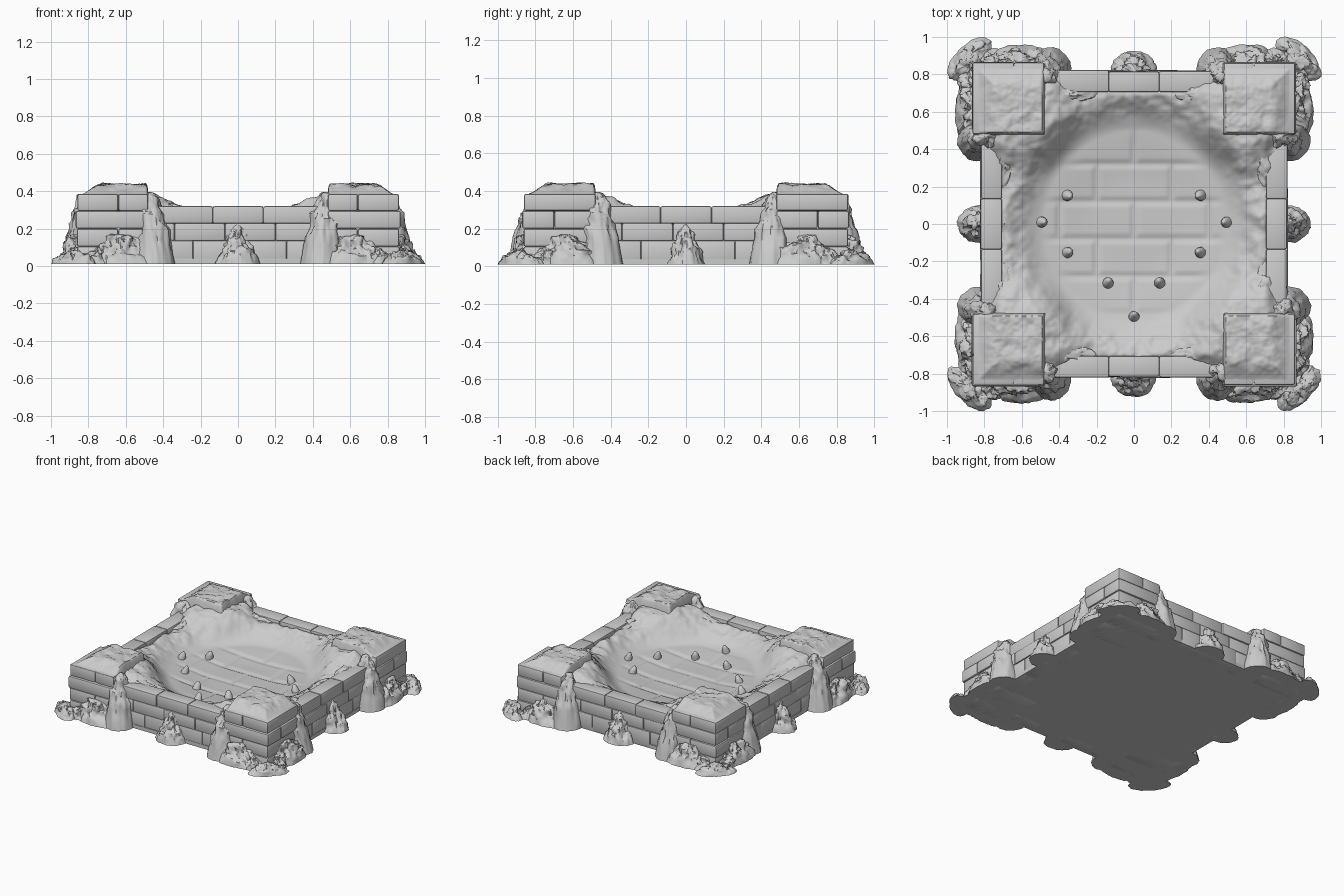
import bpy, bmesh, math, random
from mathutils import Vector, Matrix, noise

if "Cube" in bpy.data.objects:
    bpy.data.objects.remove(bpy.data.objects["Cube"])

random.seed(4)
Z0 = 0.01


def finish(bm, name, angle=40):
    bmesh.ops.recalc_face_normals(bm, faces=bm.faces)
    me = bpy.data.meshes.new(name)
    bm.to_mesh(me)
    bm.free()
    ob = bpy.data.objects.new(name, me)
    bpy.context.collection.objects.link(ob)
    bpy.ops.object.select_all(action='DESELECT')
    ob.select_set(True)
    bpy.context.view_layer.objects.active = ob
    bpy.ops.object.shade_smooth_by_angle(angle=math.radians(angle))
    return ob


def block(bm, lo, hi, bevel=0.012):
    """Rounded stone block between two corners."""
    lo, hi = Vector(lo), Vector(hi)
    m = Matrix.Translation((lo + hi) / 2) @ Matrix.Diagonal((*(hi - lo), 1))
    vs = bmesh.ops.create_cube(bm, size=1, matrix=m)['verts']
    edges = list({e for v in vs for e in v.link_edges})
    if bevel:
        bmesh.ops.bevel(bm, geom=edges, offset=bevel, segments=2, profile=0.5, affect='EDGES')


def fbm(x, y, z, f):
    return noise.fractal(Vector((x * f, y * f, z * f)), 0.7, 2.1, 5)


def mound(bm, x, y, rx, ry, h, z=Z0, rot=0, lean=(0, 0), power=1.0, bulge=1.6, rough=0.02, rings=18, seg=64):
    """Rubble heap: polar dome with ragged rim, rough surface and flat underside."""
    rows = []
    for i in range(1, rings + 1):
        t = i / rings
        row = []
        for j in range(seg):
            a = 2 * math.pi * j / seg
            c, s = math.cos(a), math.sin(a)
            wob = 1 + 3 * rough * fbm(x + c * 0.3, y + s * 0.3, t * 0.1, 9)
            k = (1 - t ** bulge) ** power
            px, py = c * rx * t * wob, s * ry * t * wob
            qx = x + px * math.cos(rot) - py * math.sin(rot) + lean[0] * k
            qy = y + px * math.sin(rot) + py * math.cos(rot) + lean[1] * k
            pz = z + h * k
            if i < rings:
                n = rough * fbm(qx, qy, pz, 17) * min(1, 4 * (1 - t)) * min(1, 3 * t)
                qx, qy, pz = qx + c * n, qy + s * n, max(z + 0.008, pz + n * 0.6)
            row.append(bm.verts.new((qx, qy, pz)))
        rows.append(row)
    top = bm.verts.new((x + lean[0], y + lean[1], z + h))
    for j in range(seg):
        k = (j + 1) % seg
        bm.faces.new((top, rows[0][j], rows[0][k]))
        for r0, r1 in zip(rows, rows[1:]):
            bm.faces.new((r0[j], r1[j], r1[k], r0[k]))
    bm.faces.new(rows[-1])


def field(bm, x0, x1, y0, y1, n, f):
    """Height-field sheet."""
    g = [[None] * (n + 1) for _ in range(n + 1)]
    for i in range(n + 1):
        for j in range(n + 1):
            x, y = x0 + (x1 - x0) * i / n, y0 + (y1 - y0) * j / n
            g[i][j] = bm.verts.new((x, y, f(x, y)))
    for i in range(n):
        for j in range(n):
            bm.faces.new((g[i][j], g[i + 1][j], g[i + 1][j + 1], g[i][j + 1]))


def smooth(a, b, t):
    t = max(0, min(1, (t - a) / (b - a)))
    return t * t * (3 - 2 * t)


# Foundation slab
bm = bmesh.new()
block(bm, (-0.82, -0.82, Z0), (0.82, 0.82, 0.04), 0)
finish(bm, "foundation_slab")


# Sunken paved floor with sand banks rising over the wall tops beside the towers
def basin(x, y):
    r = math.hypot(x, y * 0.97)
    h = 0.17 + 0.03 * smooth(0.2, 0.55, r) + 0.095 * smooth(0.48, 0.7, r)
    d = math.hypot(max(0, 0.48 - abs(x)), max(0, 0.48 - abs(y)))
    h += 0.085 * (1 - smooth(0.0, 0.26, d)) * smooth(0.45, 0.68, r)
    h += 0.02 * fbm(x, y, 0, 8) * smooth(0.5, 0.66, r)
    # banks sink under the stones towards the outer wall edge
    h -= 0.06 * smooth(0.69, 0.79, max(abs(x), abs(y)))
    # paving joints
    row = math.floor((y + 0.08) / 0.2)
    ey = abs((y + 0.08) / 0.2 - row - 0.5) * 0.2
    u = x / 0.4 + 0.5 * (row % 2)
    ex = abs(u - math.floor(u) - 0.5) * 0.4
    joint = max(smooth(0.07, 0.1, ey), smooth(0.17, 0.2, ex))
    return h - 0.009 * joint * (1 - smooth(0.4, 0.52, r))


bm = bmesh.new()
field(bm, -0.79, 0.79, -0.79, 0.79, 130, basin)
finish(bm, "basin_floor", 60)

# Four brick walls, three courses each
COURSES = [(Z0, 0.137), (0.135, 0.229), (0.227, 0.32)]
JOINTS = [[-0.5, -0.24, 0.02, 0.26, 0.5], [-0.5, -0.34, -0.07, 0.2, 0.5], [-0.5, -0.135, 0.135, 0.5]]
for name, ang in (("front", 0), ("right", 90), ("back", 180), ("left", 270)):
    bm = bmesh.new()
    for (za, zb), js in zip(COURSES, JOINTS):
        for a, b in zip(js, js[1:]):
            j = random.uniform(-0.006, 0.004)
            block(bm, (a, -0.82 - j, za), (b, -0.705, zb), 0.009)
    bmesh.ops.rotate(bm, verts=bm.verts, matrix=Matrix.Rotation(math.radians(ang), 3, 'Z'))
    finish(bm, name + "_wall")

# Corner towers: stacked courses, alternating split direction, rough worn cap
LEVELS = [Z0, 0.105, 0.2, 0.295, 0.385]
for sx in (-1, 1):
    for sy in (-1, 1):
        side = ("front" if sy < 0 else "back") + ("_left" if sx < 0 else "_right")
        bm = bmesh.new()
        for k, (za, zb) in enumerate(zip(LEVELS, LEVELS[1:])):
            o = 0.864 + random.uniform(-0.006, 0.006)
            m = 0.64 if k % 2 else 0.7
            for a, b in ((0.48, m), (m, o)):
                p, q = ((a, 0.48), (b, o)) if k % 2 else ((0.48, a), (o, b))
                xs, ys = sorted((sx * p[0], sx * q[0])), sorted((sy * p[1], sy * q[1]))
                block(bm, (xs[0], ys[0], za), (xs[1], ys[1], zb), 0.011)
        finish(bm, side + "_tower")

        def cap(x, y):
            ax, ay = abs(x), abs(y)
            out = smooth(0.0, 0.13, 0.855 - max(ax, ay))
            edge = smooth(0.0, 0.012, min(ax, ay) - 0.475)
            return 0.355 + 0.025 * edge + 0.055 * out * edge + 0.012 * fbm(x, y, 1, 12) * out * edge

        bm = bmesh.new()
        xs, ys = sorted((sx * 0.475, sx * 0.858)), sorted((sy * 0.475, sy * 0.858))
        field(bm, xs[0], xs[1], ys[0], ys[1], 44, cap)
        finish(bm, side + "_tower_cap", 50)

        # Rubble around this tower: diagonal toe, then a drape and low heaps on both faces
        bm = bmesh.new()
        mound(bm, sx * 0.88, sy * 0.88, 0.15, 0.075, 0.075, rot=-sx * sy * math.pi / 4, power=0.8, rough=0.025)
        for swap in (False, True):
            def at(u, v, ru, rv, h, lu, lv, **kw):
                if swap:
                    mound(bm, sx * v, sy * u, rv, ru, h, lean=(sx * lv, sy * lu), **kw)
                else:
                    mound(bm, sx * u, sy * v, ru, rv, h, lean=(sx * lu, sy * lv), **kw)
            at(0.445, 0.82, 0.11, 0.125, 0.385, 0.025, -0.03, power=0.9, bulge=2.2, rough=0.02)
            at(0.6, 0.86, 0.18, 0.1, 0.16, 0.03, -0.01, power=0.8, rough=0.03)
            at(0.75, 0.88, 0.08, 0.06, 0.09, 0.0, -0.01, power=0.8, rough=0.025)
            # sand spilling on the wall top beside the tower
            at(0.36, 0.7, 0.16, 0.05, 0.045, 0.05, -0.01, z=0.295, power=1.0, rough=0.015)
        finish(bm, side + "_rubble", 50)

# Pointed heap at the middle of each wall
bm = bmesh.new()
for x, y in ((0, -1), (1, 0), (0, 1), (-1, 0)):
    mound(bm, x * 0.825, y * 0.825, 0.12, 0.1, 0.22, lean=(-x * 0.01, -y * 0.01), power=1.0, bulge=1.3, rough=0.025)
finish(bm, "mid_wall_rubble", 50)

# Small studs standing on the paved floor
bm = bmesh.new()
for x, y in ((0.36, 0.155), (0.36, -0.155), (0.5, 0.01), (0.14, -0.32), (0, -0.5)):
    for s in ((-1, 1) if x else (1,)):
        l = Vector((s * x, y)).normalized() * -0.02
        mound(bm, s * x, y, 0.032, 0.032, 0.07, z=basin(s * x, y) - 0.015, lean=l, power=0.6,
              rough=0.004, rings=6, seg=14)
finish(bm, "floor_studs", 60)
